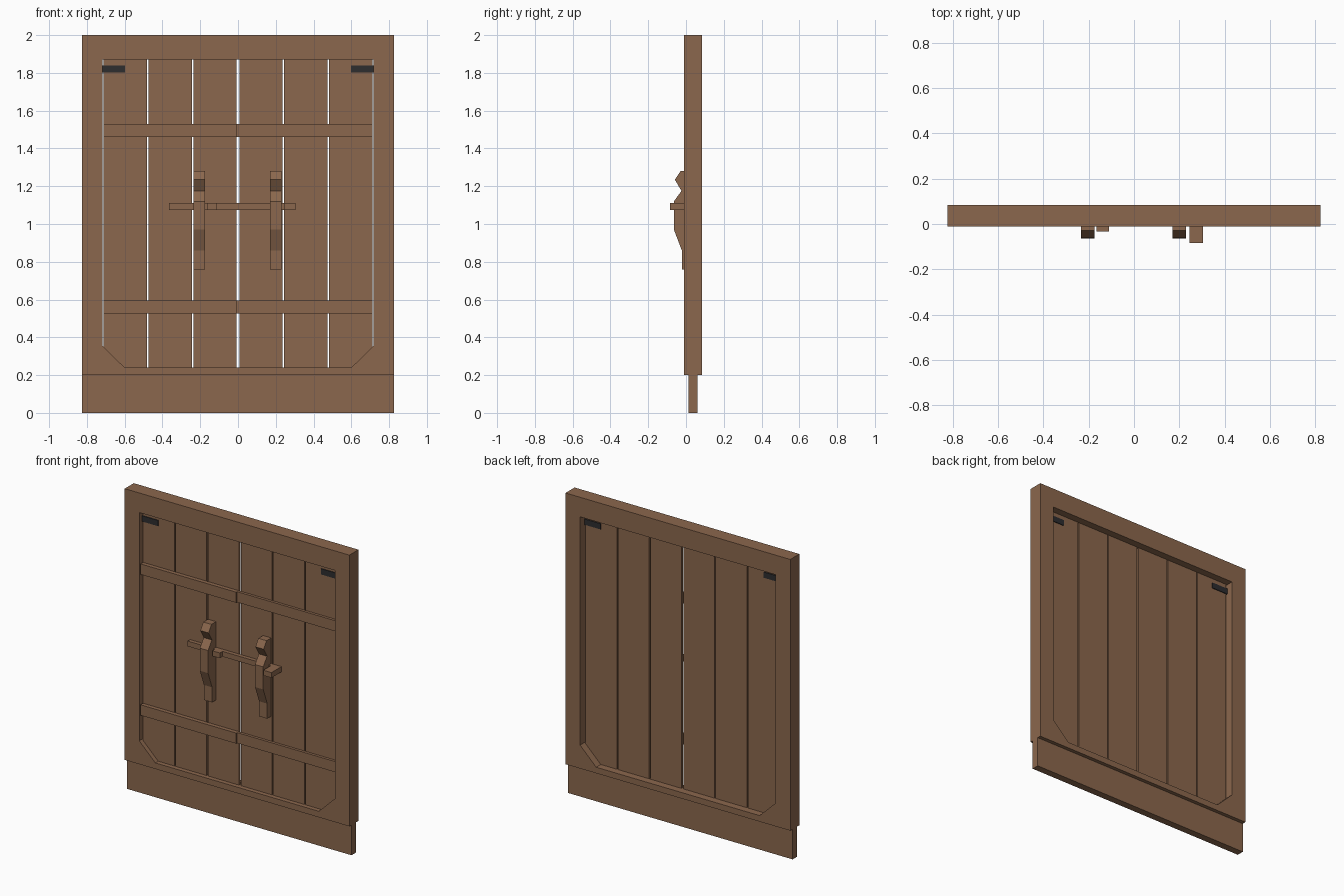
import bpy, bmesh

if "Cube" in bpy.data.objects:
    bpy.data.objects.remove(bpy.data.objects["Cube"])


def material(name, rgb):
    m = bpy.data.materials.new(name)
    m.diffuse_color = (*rgb, 1)
    m.use_nodes = True
    m.node_tree.nodes["Principled BSDF"].inputs["Base Color"].default_value = m.diffuse_color
    return m


WOOD = material("brown wood", (0.258, 0.136, 0.074))
IRON = material("dark iron", (0.026, 0.026, 0.028))


def finish(name, bm, mat):
    bmesh.ops.recalc_face_normals(bm, faces=bm.faces)
    me = bpy.data.meshes.new(name)
    bm.to_mesh(me)
    bm.free()
    me.materials.append(mat)
    ob = bpy.data.objects.new(name, me)
    bpy.context.collection.objects.link(ob)
    return ob


def prism(name, near, far, mat=WOOD):
    """Solid between two matching outlines of 3D points."""
    bm = bmesh.new()
    a = [bm.verts.new(p) for p in near]
    b = [bm.verts.new(p) for p in far]
    bm.faces.new(a)
    bm.faces.new(b)
    for i in range(len(a)):
        j = (i + 1) % len(a)
        bm.faces.new((a[i], a[j], b[j], b[i]))
    return finish(name, bm, mat)


def xz_prism(name, pts, y0, y1, mat=WOOD):
    return prism(name, [(x, y0, z) for x, z in pts], [(x, y1, z) for x, z in pts], mat)


def box(name, x0, x1, y0, y1, z0, z1, mat=WOOD):
    return xz_prism(name, [(x0, z0), (x1, z0), (x1, z1), (x0, z1)], y0, y1, mat)


W, FRONT, BACK = 0.825, -0.01, 0.085
PF, PB = 0.02, 0.037          # plank front and back

# Frame with a hole whose lower corners are chamfered
outer = [(-W, .2), (W, .2), (W, .355), (W, 2), (-W, 2), (-W, .355)]
inner = [(-.6, .24), (.6, .24), (.718, .355), (.718, 1.87), (-.718, 1.87), (-.718, .355)]
bm = bmesh.new()
loops = [[bm.verts.new((x, y, z)) for x, z in pts]
         for pts, y in ((outer, FRONT), (inner, FRONT), (inner, BACK), (outer, BACK))]
for k in range(4):
    a, b = loops[k], loops[(k + 1) % 4]
    for i in range(6):
        j = (i + 1) % 6
        bm.faces.new((a[i], a[j], b[j], b[i]))
finish("frame", bm, WOOD)

# Base board below the frame
box("base_board", -W, W, 0.012, 0.06, 0, 0.2)

# Six planks with narrow gaps; outer ones have a clipped lower corner
for s in (-1, 1):
    for i, (a, b) in enumerate(((.007, .236), (.244, .473), (.481, .711))):
        if i < 2:
            pts = [(a, .24), (b, .24), (b, 1.87), (a, 1.87)]
        else:
            pts = [(a, .24), (.6, .24), (b, .348), (b, 1.87), (a, 1.87)]
        xz_prism("plank", [(s * x, z) for x, z in pts], PF, PB)
    # Hinge plates
    x0, x1 = sorted((s * .598, s * .717))
    box("hinge", x0, x1, PF - .005, PB + .005, 1.802, 1.84, IRON)

# Cross battens; the right ones sit a little further back
for z in (.525, 1.46):
    box("left_batten", -.711, -.008, -.007, PF, z, z + .07)
    box("right_batten", -.008, .711, .002, PF, z, z + .07)

# Carved upright handles
profile = [(PF, .76), (-.022, .76), (-.022, .86), (-.064, .97), (-.064, 1.12),
           (-.024, 1.175), (-.059, 1.235), (-.029, 1.28), (PF, 1.28)]
for x in (-.205, .2):
    prism("handle", [(x - .03, y, z) for y, z in profile],
          [(x + .03, y, z) for y, z in profile])

# Sliding bolt with stop block and grip
box("bolt", -.365, .305, -.006, PF, 1.075, 1.11)
box("bolt_stop", -.165, -.11, -.034, -.006, 1.075, 1.11)
box("bolt_grip", .245, .305, -.085, -.006, 1.075, 1.11)
